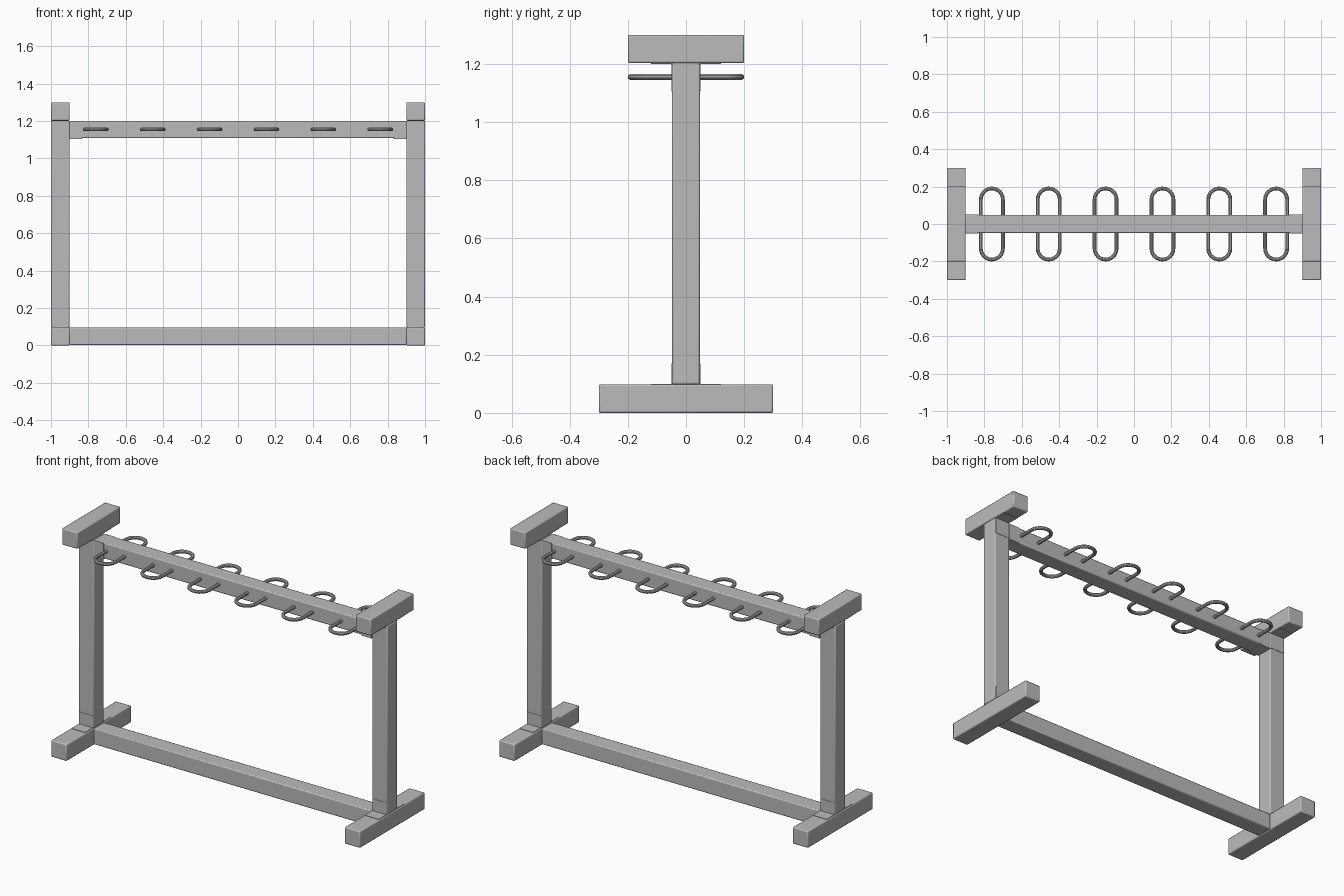
import bpy
import bmesh
import math

if "Cube" in bpy.data.objects:
    bpy.data.objects.remove(bpy.data.objects["Cube"])

steel = bpy.data.materials.new("grey steel")
steel.diffuse_color = (0.5, 0.5, 0.5, 1)
steel.use_nodes = True
steel.node_tree.nodes["Principled BSDF"].inputs["Base Color"].default_value = steel.diffuse_color


def finish(obj):
    obj.data.materials.append(steel)
    bpy.ops.object.select_all(action='DESELECT')
    obj.select_set(True)
    bpy.context.view_layer.objects.active = obj
    bpy.ops.object.shade_smooth_by_angle(angle=math.radians(35))


def box(name, x, y, z, bevel=0.006):
    """Box from (min, max) ranges, with softly rounded edges."""
    bpy.ops.mesh.primitive_cube_add(size=1)
    obj = bpy.context.object
    obj.name = name
    for v in obj.data.vertices:
        v.co = [r[0] if c < 0 else r[1] for c, r in zip(v.co, (x, y, z))]
    if bevel:
        mod = obj.modifiers.new("rounded edges", 'BEVEL')
        mod.width = bevel
        mod.segments = 2
    finish(obj)
    return obj


def hoop(name, cx, z, half_w, half_l, r, arc=12, sides=10):
    """Closed oval loop of round bar lying flat."""
    path = []
    for end in (1, -1):
        for i in range(arc + 1):
            a = math.pi * i / arc + (0 if end == 1 else math.pi)
            path.append((half_w * math.cos(a), end * (half_l - half_w) + half_w * math.sin(a),
                         math.cos(a), math.sin(a)))
    bm = bmesh.new()
    rings = []
    for px, py, nx, ny in path:
        ring = []
        for j in range(sides):
            t = 2 * math.pi * j / sides
            ring.append(bm.verts.new((cx + px + nx * r * math.cos(t),
                                      py + ny * r * math.cos(t), z + r * math.sin(t))))
        rings.append(ring)
    for i, ring in enumerate(rings):
        nxt = rings[(i + 1) % len(rings)]
        for j in range(sides):
            k = (j + 1) % sides
            bm.faces.new((ring[j], nxt[j], nxt[k], ring[k]))
    bmesh.ops.recalc_face_normals(bm, faces=bm.faces)
    mesh = bpy.data.meshes.new(name)
    bm.to_mesh(mesh)
    bm.free()
    obj = bpy.data.objects.new(name, mesh)
    bpy.context.collection.objects.link(obj)
    finish(obj)


# Long rails
box("lower_rail", (-0.902, 0.902), (-0.048, 0.048), (0.003, 0.097))
box("upper_rail", (-0.902, 0.902), (-0.048, 0.048), (1.108, 1.2))

# End frames: foot, post, top arm and thin joint plates
for s, side in ((-1, "left"), (1, "right")):
    def span(a, b):
        return tuple(sorted((s * a, s * b)))
    outer = span(0.9, 1.0)
    box(side + "_foot", outer, (-0.3, 0.3), (0, 0.098))
    box(side + "_post", outer, (-0.048, 0.048), (0.098, 1.203))
    box(side + "_top_arm", outer, (-0.2, 0.2), (1.203, 1.3))
    inner = span(0.905, 0.995)
    box(side + "_foot_plate", inner, (-0.12, 0.12), (0.096, 0.1), 0)
    box(side + "_arm_plate", inner, (-0.12, 0.12), (1.2, 1.204), 0)
    box(side + "_post_lower_plate", inner, (-0.05, 0.05), (0.1, 0.17), 0)
    box(side + "_post_upper_plate", inner, (-0.05, 0.05), (1.11, 1.2), 0)
    box(side + "_rail_end_plate", span(0.835, 0.9), (-0.05, 0.05), (1.105, 1.199), 0)

# Oval hanging hoops passing through the upper rail
for i in range(6):
    hoop("hoop_%d" % (i + 1), -0.76 + 0.304 * i, 1.155, 0.059, 0.19, 0.01)
